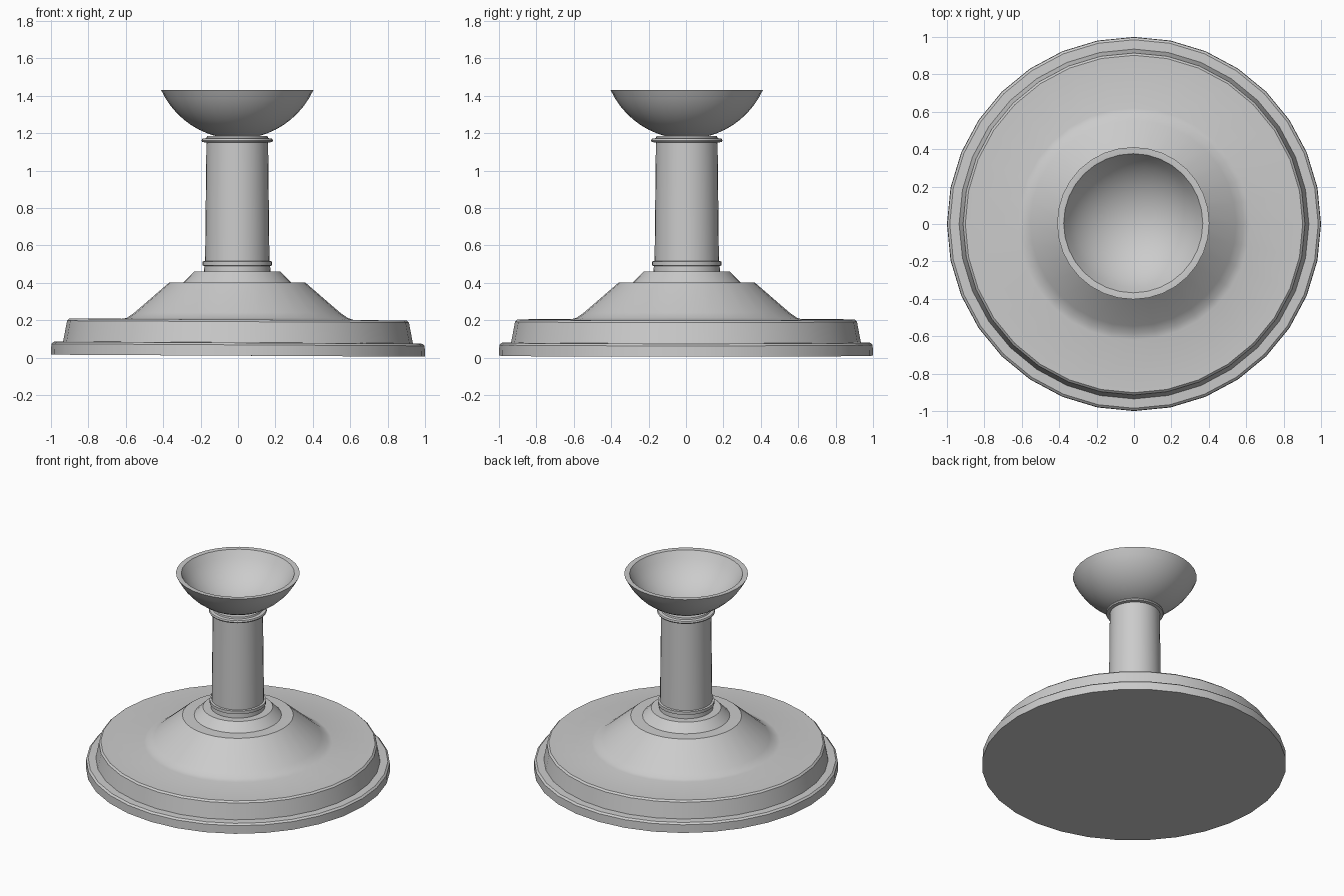
import bpy, bmesh, math

if "Cube" in bpy.data.objects:
    bpy.data.objects.remove(bpy.data.objects["Cube"])

SIDES = 32


def lathe(name, profile, cx=0.0, cy=0.0, lean=0.0, lean_below=0.0):
    """Spin an (r, z) profile; r = 0 makes a pole. Rings below lean_below tilt along x."""
    bm = bmesh.new()
    rings = []
    for r, z in profile:
        if r == 0:
            rings.append([bm.verts.new((cx, cy, z))])
            continue
        ring = []
        for i in range(SIDES):
            a = 2 * math.pi * i / SIDES
            x, y = r * math.cos(a), r * math.sin(a)
            if z < lean_below:
                ring.append(bm.verts.new((x, y, z - lean * x)))
            else:
                ring.append(bm.verts.new((x + cx, y + cy, z)))
        rings.append(ring)
    for lo, hi in zip(rings, rings[1:]):
        for i in range(SIDES):
            j = (i + 1) % SIDES
            corners = [lo[i % len(lo)], lo[j % len(lo)], hi[j % len(hi)], hi[i % len(hi)]]
            bm.faces.new(list(dict.fromkeys(corners)))
    bmesh.ops.recalc_face_normals(bm, faces=bm.faces)
    mesh = bpy.data.meshes.new(name)
    bm.to_mesh(mesh)
    bm.free()
    obj = bpy.data.objects.new(name, mesh)
    bpy.context.collection.objects.link(obj)
    bpy.ops.object.select_all(action='DESELECT')
    obj.select_set(True)
    bpy.context.view_layer.objects.active = obj
    bpy.ops.object.shade_smooth_by_angle(angle=math.radians(30))
    return obj


CX, CY = -0.004, 0.004

# Stepped base with conical rise, slightly out of level at the foot
lathe("base", [
    (0, 0.010), (1.0, 0.010), (0.998, 0.068), (0.985, 0.079), (0.935, 0.081),
    (0.914, 0.192), (0.902, 0.203), (0.62, 0.204), (0.59, 0.212), (0.55, 0.240),
    (0.365, 0.400), (0.287, 0.402), (0.230, 0.460), (0.15, 0.460),
], CX, CY, lean=0.0055, lean_below=0.205)

# Column with a collar at each end
lathe("stem", [
    (0.178, 0.455), (0.176, 0.490), (0.186, 0.492), (0.186, 0.514), (0.172, 0.516),
    (0.165, 1.150), (0.187, 1.152), (0.191, 1.160), (0.187, 1.170), (0.165, 1.173),
    (0.162, 1.184), (0.12, 1.185),
], CX, CY)

# Thick-walled shallow bowl from two concentric sphere caps
ZC = 1.617


def cap(radius, rim_r, start_r, steps=8):
    a0, a1 = math.asin(start_r / radius), math.asin(rim_r / radius)
    angles = [a0 + (a1 - a0) * i / steps for i in range(steps + 1)]
    return [(radius * math.sin(a) if a > 0 else 0, ZC - radius * math.cos(a)) for a in angles]


outer = cap(0.448, 0.407, 0.11)
inner = cap(0.417, 0.372, 0)
lathe("bowl", outer + [(0.380, 1.430)] + inner[::-1], CX, CY)
